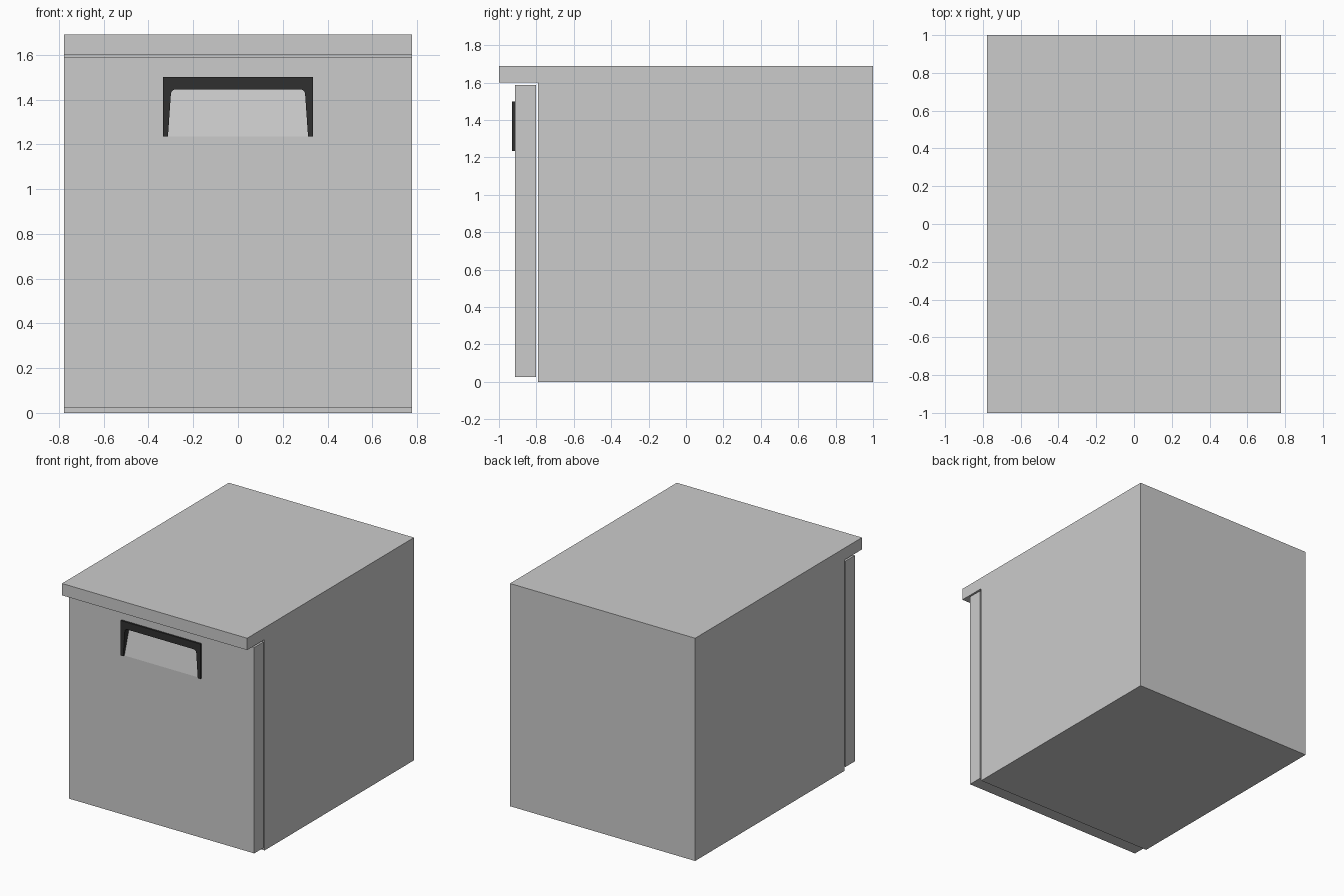
import bpy, bmesh, math

if "Cube" in bpy.data.objects:
    bpy.data.objects.remove(bpy.data.objects["Cube"])

W = 0.777  # half width of the cabinet


def prism(name, profile, to_3d, lo, hi):
    """Extrude a closed 2D profile between two depths."""
    bm = bmesh.new()
    face = bm.faces.new([bm.verts.new(to_3d(a, b, lo)) for a, b in profile])
    ext = bmesh.ops.extrude_face_region(bm, geom=[face])
    for v in ext["geom"]:
        if isinstance(v, bmesh.types.BMVert):
            a, b = profile[0]
            base, top = to_3d(a, b, lo), to_3d(a, b, hi)
            for i in range(3):
                v.co[i] += top[i] - base[i]
    bmesh.ops.recalc_face_normals(bm, faces=bm.faces)
    mesh = bpy.data.meshes.new(name)
    bm.to_mesh(mesh)
    bm.free()
    obj = bpy.data.objects.new(name, mesh)
    bpy.context.collection.objects.link(obj)
    return obj


def side(y, z, x):
    return (x, y, z)


def front(x, z, y):
    return (x, y, z)


# Body with overhanging top, one L-shaped side profile
prism("cabinet_body",
      [(-0.79, 0), (1, 0), (1, 1.69), (-1, 1.69), (-1, 1.60), (-0.79, 1.60)],
      side, -W, W)

# Drawer front, set off from the body by a thin gap
door = prism("front_panel",
             [(-0.915, 0.025), (-0.803, 0.025), (-0.803, 1.587), (-0.915, 1.587)],
             side, -W, W)

# Sloping finger recess behind the handle
cutter = prism("recess_cutter",
               [(-0.95, 1.235), (-0.915, 1.235), (-0.87, 1.47), (-0.95, 1.47)],
               side, -0.322, 0.322)
cutter.hide_render = True
cutter.hide_viewport = False
cut = door.modifiers.new("recess", "BOOLEAN")
cut.operation = "DIFFERENCE"
cut.solver = "EXACT"
cut.object = cutter
bpy.context.view_layer.objects.active = door
bpy.ops.object.modifier_apply(modifier="recess")
bpy.data.objects.remove(cutter)

# Handle frame: wide bar, tapered legs, rounded inner corners
right = [(0.335, 1.5), (0.335, 1.235), (0.313, 1.235)]
r = 0.022
for i in range(6):
    t = math.radians(90 * i / 5)
    right.append((0.300 - r + r * math.cos(t), 1.446 - r + r * math.sin(t)))
left = [(-x, z) for x, z in reversed(right)]
handle = prism("handle_frame", right + left, front, -0.929, -0.865)

dark = bpy.data.materials.new("dark_plastic")
dark.diffuse_color = (0.03, 0.03, 0.03, 1)
dark.use_nodes = True
dark.node_tree.nodes["Principled BSDF"].inputs["Base Color"].default_value = dark.diffuse_color
handle.data.materials.append(dark)
